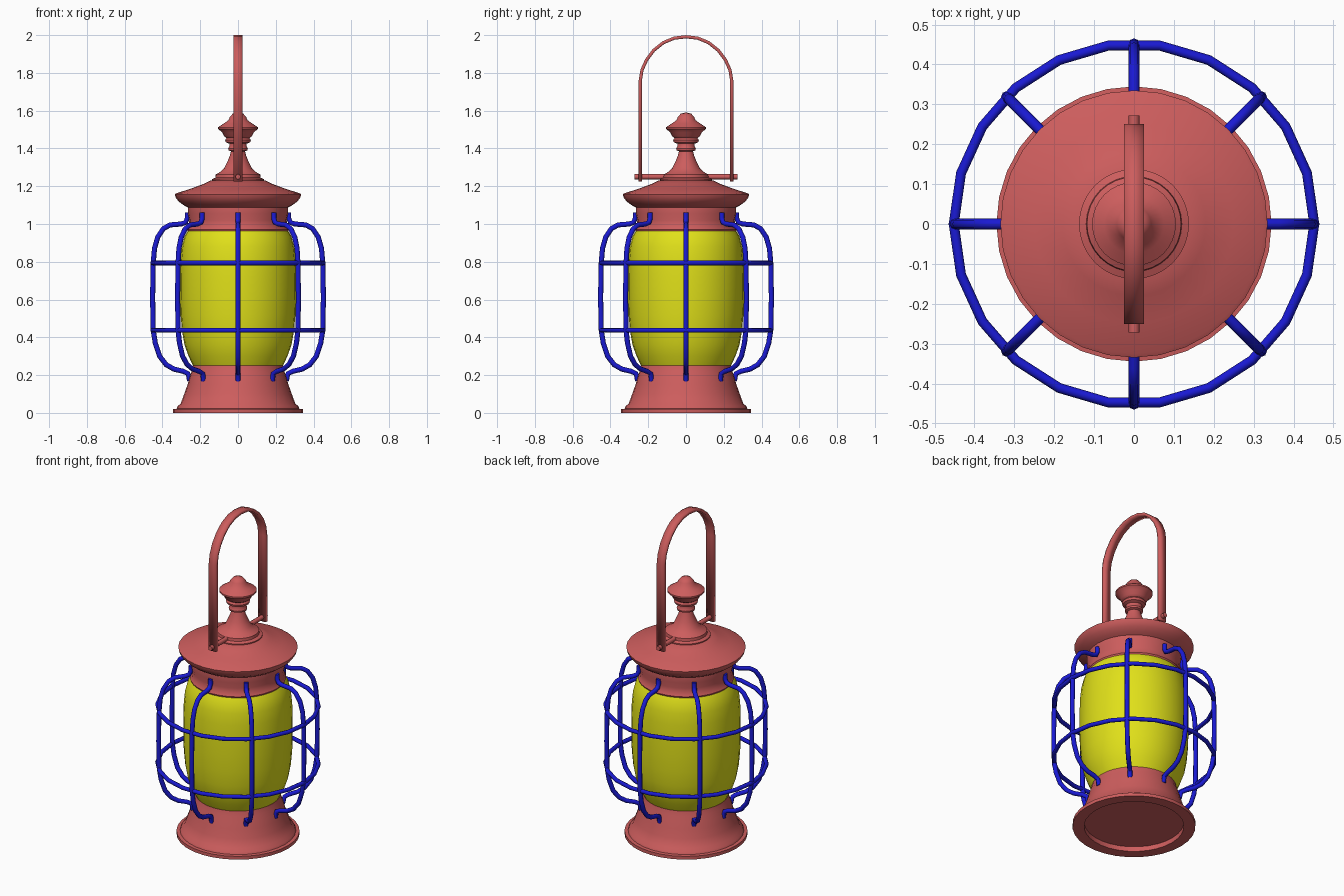
import bpy, bmesh, math
from mathutils import Matrix, Vector

if "Cube" in bpy.data.objects:
    bpy.data.objects.remove(bpy.data.objects["Cube"])


def material(name, color):
    m = bpy.data.materials.new(name)
    m.diffuse_color = color
    m.use_nodes = True
    m.node_tree.nodes["Principled BSDF"].inputs["Base Color"].default_value = m.diffuse_color
    return m


RED = material("red_paint", (0.61, 0.11, 0.11, 1))
YELLOW = material("yellow_glass", (0.75, 0.75, 0.01, 1))
BLUE = material("blue_wire", (0.01, 0.01, 0.65, 1))


def add(name, mesh, mat, angle=35):
    mesh.materials.clear()
    mesh.materials.append(mat)
    ob = bpy.data.objects.new(name, mesh)
    bpy.context.collection.objects.link(ob)
    bpy.ops.object.select_all(action='DESELECT')
    ob.select_set(True)
    bpy.context.view_layer.objects.active = ob
    bpy.ops.object.shade_smooth_by_angle(angle=math.radians(angle))
    return ob


def lathe(name, profile, mat, sides=32):
    """Turn a (radius, z) profile around the z axis."""
    bm = bmesh.new()
    vs = [bm.verts.new((r, 0, z)) for r, z in profile]
    es = [bm.edges.new(p) for p in zip(vs, vs[1:])]
    bmesh.ops.spin(bm, geom=vs + es, cent=(0, 0, 0), axis=(0, 0, 1),
                   angle=2 * math.pi, steps=sides)
    bmesh.ops.remove_doubles(bm, verts=bm.verts, dist=1e-5)
    bmesh.ops.recalc_face_normals(bm, faces=bm.faces)
    me = bpy.data.meshes.new(name)
    bm.to_mesh(me)
    bm.free()
    return add(name, me, mat)


def tube(name, points, radius, mat, cyclic=False):
    """Round wire along a polyline, turned into a mesh."""
    cu = bpy.data.curves.new(name, 'CURVE')
    cu.dimensions = '3D'
    cu.bevel_depth = radius
    cu.bevel_resolution = 2
    cu.use_fill_caps = True
    sp = cu.splines.new('POLY')
    sp.points.add(len(points) - 1)
    for p, co in zip(sp.points, points):
        p.co = (*co, 1)
    sp.use_cyclic_u = cyclic
    tmp = bpy.data.objects.new(name + "_path", cu)
    me = bpy.data.meshes.new_from_object(tmp)
    bpy.data.objects.remove(tmp)
    return add(name, me, mat, 50)


# Foot with flange and hollow underside
lathe("base", [(0, 0.03), (0.28, 0.03), (0.28, 0), (0.345, 0), (0.345, 0.02),
               (0.325, 0.022), (0.32, 0.035), (0.303, 0.05), (0.285, 0.1),
               (0.267, 0.15), (0.257, 0.19), (0.245, 0.22), (0.238, 0.25),
               (0, 0.25)], RED)

# Glass globe
lathe("glass", [(0, 0.245), (0.235, 0.245), (0.262, 0.3), (0.283, 0.36),
                (0.296, 0.43), (0.304, 0.52), (0.307, 0.62), (0.307, 0.72),
                (0.304, 0.81), (0.297, 0.88), (0.283, 0.935), (0.262, 0.97),
                (0, 0.97)], YELLOW)

# Collar and roof
lathe("roof", [(0, 0.96), (0.265, 0.96), (0.27, 0.972), (0.262, 0.985),
               (0.258, 1.02), (0.266, 1.055), (0.265, 1.088), (0.285, 1.098),
               (0.313, 1.118), (0.33, 1.14), (0.335, 1.157), (0.325, 1.163),
               (0.25, 1.187), (0.18, 1.213), (0.145, 1.23), (0, 1.23)], RED)

# Chimney cap and finial
lathe("finial", [(0, 1.225), (0.137, 1.225), (0.138, 1.237), (0.12, 1.245),
                 (0.118, 1.262), (0.095, 1.275), (0.073, 1.295), (0.056, 1.33),
                 (0.044, 1.36), (0.037, 1.385), (0.05, 1.39), (0.052, 1.40),
                 (0.046, 1.41), (0.046, 1.425), (0.064, 1.432), (0.068, 1.445),
                 (0.06, 1.455), (0.074, 1.465), (0.083, 1.485), (0.105, 1.503),
                 (0.105, 1.512), (0.075, 1.532), (0.05, 1.55), (0.043, 1.567),
                 (0.028, 1.584), (0, 1.591)], RED)

# Cage uprights: one wire bent in (radius, z), repeated eight times
WIRE = [(0.268, 1.06), (0.268, 1.03), (0.278, 1.008), (0.3, 1.0), (0.36, 0.995),
        (0.395, 0.975), (0.425, 0.93), (0.442, 0.87), (0.449, 0.79),
        (0.452, 0.61), (0.449, 0.44), (0.438, 0.37), (0.415, 0.3),
        (0.38, 0.255), (0.34, 0.232), (0.29, 0.22), (0.265, 0.208), (0.256, 0.17)]
for i in range(8):
    rot = Matrix.Rotation(i * math.pi / 4, 4, 'Z')
    tube(f"cage_upright_{i + 1}", [rot @ Vector((r, 0, z)) for r, z in WIRE], 0.0135, BLUE)

# Cage hoops
for name, z in (("lower", 0.437), ("upper", 0.794)):
    ring = [(0.452 * math.cos(a), 0.452 * math.sin(a), z)
            for a in (k * math.tau / 22 for k in range(22))]
    tube(f"cage_hoop_{name}", ring, 0.0125, BLUE, True)

# Carrying handle: flat strip bent into an arch
half = [(0.242, 1.225), (0.242, 1.76), (0.233, 1.815), (0.208, 1.87), (0.17, 1.92),
        (0.12, 1.96), (0.062, 1.984)]
path = half + [(0, 1.991)] + [(-y, z) for y, z in reversed(half)]
verts = [(x, y, z) for y, z in path for x in (-0.025, 0.025)]
faces = [(2 * i, 2 * i + 1, 2 * i + 3, 2 * i + 2) for i in range(len(path) - 1)]
strip = bpy.data.meshes.new("handle")
strip.from_pydata(verts, [], faces)
handle = add("handle", strip, RED)
solid = handle.modifiers.new("thickness", 'SOLIDIFY')
solid.thickness = 0.017
solid.offset = 0

# Pivot pins
for name, s in (("front", -1), ("back", 1)):
    tube(f"pivot_pin_{name}", [(0, s * 0.1, 1.25), (0, s * 0.272, 1.25)], 0.014, RED)
